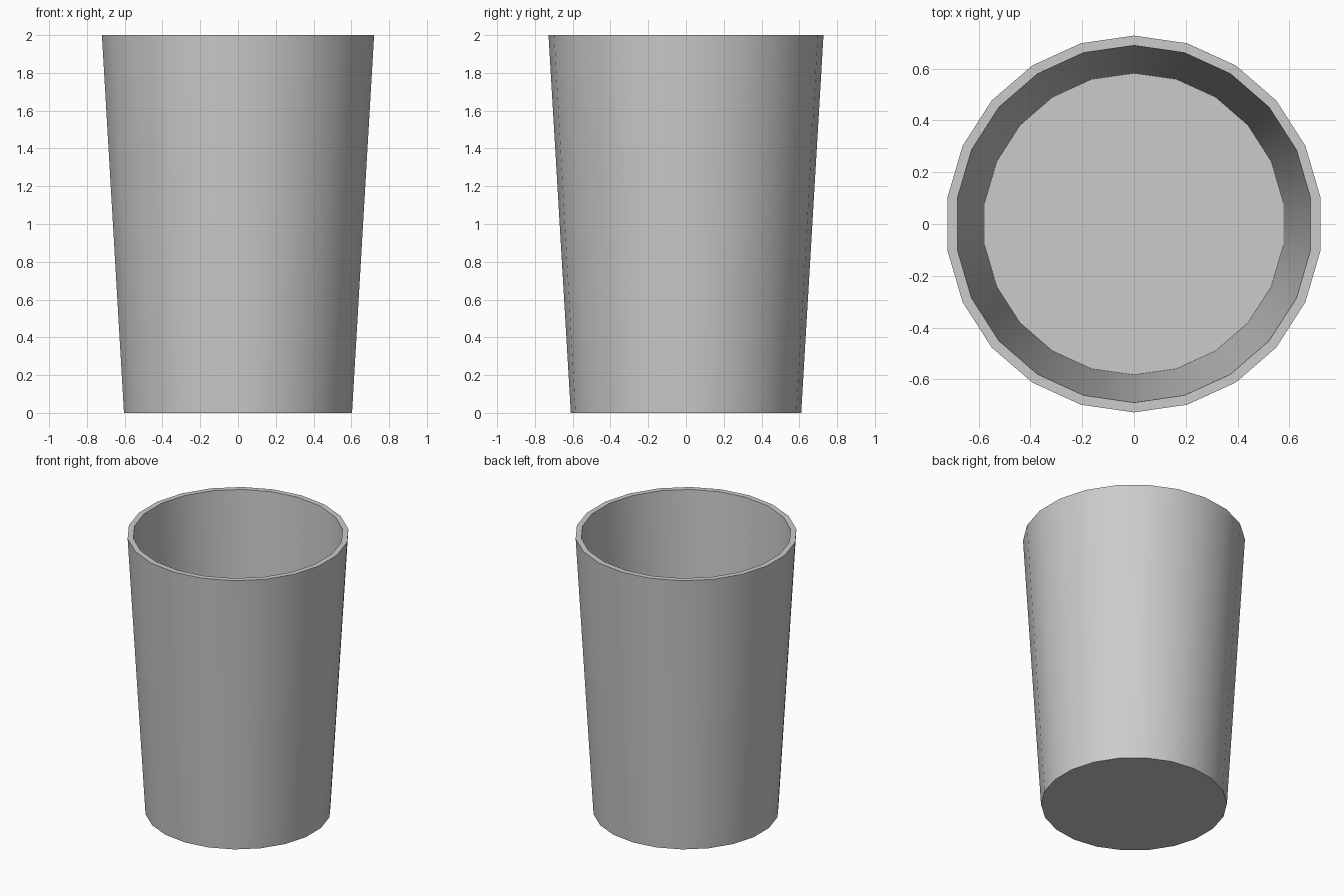
import bpy, bmesh
from math import sin, cos, tau

if "Cube" in bpy.data.objects:
    bpy.data.objects.remove(bpy.data.objects["Cube"])

SIDES = 22
# (radius, height): outer foot, outer rim, inner rim, inner floor
PROFILE = [(0.61, 0.0), (0.728, 2.0), (0.69, 2.0), (0.583, 0.1)]

# Tapered tumbler: rings swept around z, closed by a base and an inner floor
bm = bmesh.new()
rings = [[bm.verts.new((r * sin(tau * i / SIDES), -r * cos(tau * i / SIDES), z))
          for i in range(SIDES)] for r, z in PROFILE]
for k, (a, b) in enumerate(zip(rings, rings[1:])):
    for i in range(SIDES):
        j = (i + 1) % SIDES
        face = bm.faces.new((a[i], a[j], b[j], b[i]))
        face.smooth = k != 1  # smooth walls, flat rim
bm.faces.new(rings[0][::-1])
bm.faces.new(rings[-1])
bmesh.ops.recalc_face_normals(bm, faces=bm.faces)

mesh = bpy.data.meshes.new("cup")
bm.to_mesh(mesh)
bm.free()
cup = bpy.data.objects.new("cup", mesh)
bpy.context.collection.objects.link(cup)
